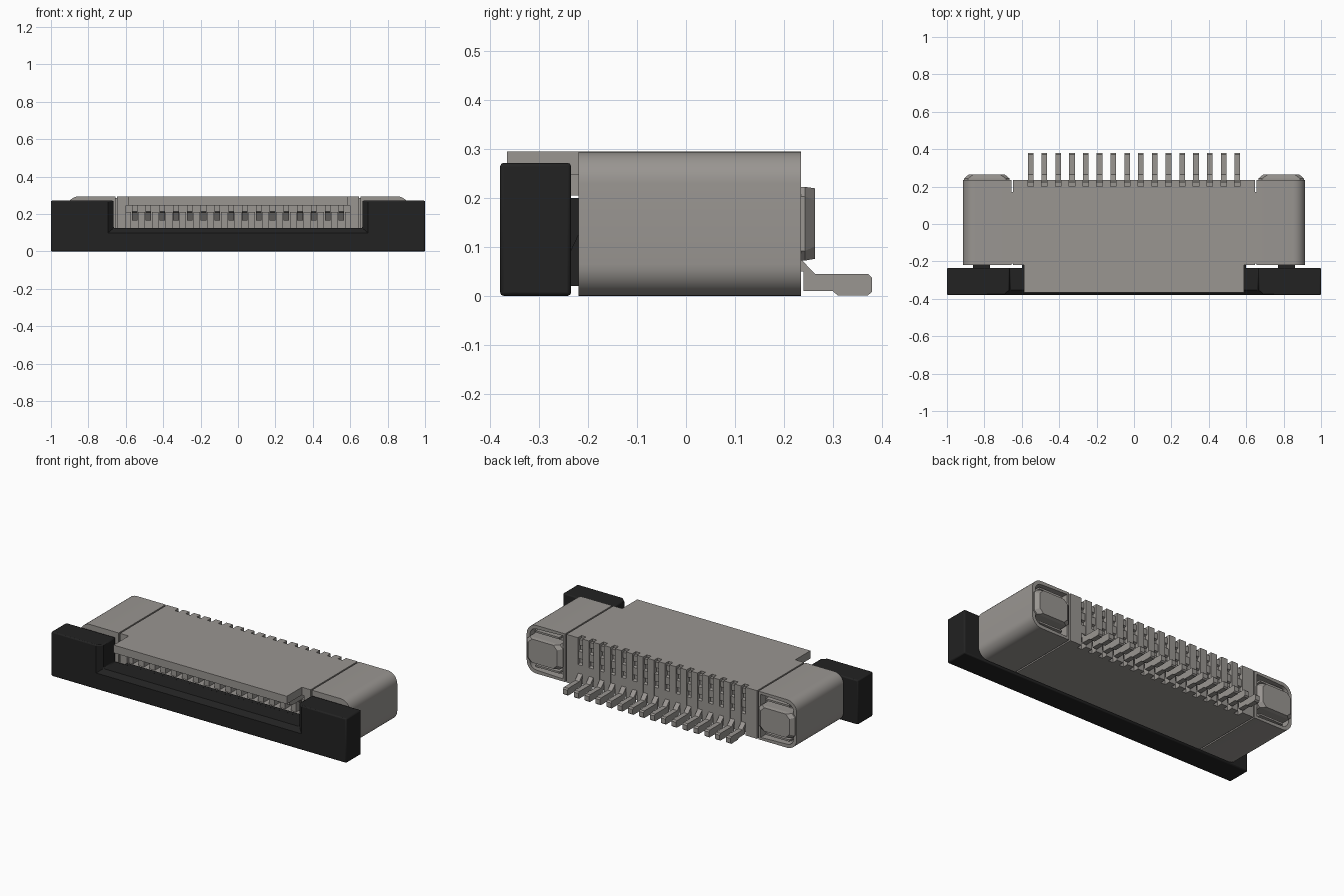
import bpy, bmesh, math

cube = bpy.data.objects.get("Cube")
if cube:
    bpy.data.objects.remove(cube, do_unlink=True)


def material(name, rgb):
    m = bpy.data.materials.new(name)
    m.use_nodes = True
    m.diffuse_color = (*rgb, 1)
    bsdf = m.node_tree.nodes["Principled BSDF"]
    bsdf.inputs["Base Color"].default_value = (*rgb, 1)
    bsdf.inputs["Roughness"].default_value = 0.6
    return m


GREY = material("warm grey", (0.32, 0.303, 0.285))
BLACK = material("black plastic", (0.016, 0.016, 0.016))


def finish(name, bm, mat, bevel=0, smooth=False):
    bmesh.ops.recalc_face_normals(bm, faces=bm.faces)
    me = bpy.data.meshes.new(name)
    bm.to_mesh(me)
    bm.free()
    me.materials.append(mat)
    ob = bpy.data.objects.new(name, me)
    bpy.context.collection.objects.link(ob)
    if bevel:
        mod = ob.modifiers.new("bevel", "BEVEL")
        mod.width = bevel
        mod.segments = 2
        mod.limit_method = "ANGLE"
        mod.angle_limit = math.radians(60)
    if smooth:
        bpy.ops.object.select_all(action="DESELECT")
        ob.select_set(True)
        bpy.context.view_layer.objects.active = ob
        bpy.ops.object.shade_smooth_by_angle(angle=math.radians(35))
    return ob


def loft(bm, rings):
    """Skin a list of equal-length 3D loops and cap both ends."""
    vs = [[bm.verts.new(p) for p in r] for r in rings]
    n = len(vs[0])
    for a, b in zip(vs, vs[1:]):
        for i in range(n):
            bm.faces.new((a[i], a[(i + 1) % n], b[(i + 1) % n], b[i]))
    bm.faces.new(vs[0])
    return bm.faces.new(vs[-1])


def add_box(bm, x0, x1, y0, y1, z0, z1):
    loft(bm, [[(x0, y0, z), (x1, y0, z), (x1, y1, z), (x0, y1, z)] for z in (z0, z1)])


def boxes(name, mat, *specs):
    bm = bmesh.new()
    for s in specs:
        add_box(bm, *s)
    return finish(name, bm, mat)


COUNT, PITCH, HALF = 16, 0.0737, 0.015
pins = [(i - (COUNT - 1) / 2) * PITCH for i in range(COUNT)]

# Sliding actuator: a U-shaped bar with a chamfered mouth
def u_ring(y, w, z):
    half = [(1, 0.272), (1, 0)]
    pts = [(w, z), (w, 0.272)] + half + [(-1, 0), (-1, 0.272), (-w, 0.272), (-w, z)]
    return [(x, y, h) for x, h in pts]

bm = bmesh.new()
loft(bm, [u_ring(-0.38, 0.695, 0.10), u_ring(-0.353, 0.665, 0.125), u_ring(-0.235, 0.665, 0.125)])
finish("actuator_bar", bm, BLACK, bevel=0.007, smooth=True)

# Actuator tongue and corner webs reaching into the housing
boxes("actuator_tongue", BLACK, (-0.6, 0.6, -0.24, -0.215, 0.02, 0.124))
for side, s in (("left", 1), ("right", -1)):
    bm = bmesh.new()
    arm = [(-0.24, 0.08), (-0.236, 0.09), (-0.215, 0.135), (-0.215, 0.2), (-0.24, 0.2)]
    loft(bm, [[(s * x, y, z) for y, z in arm] for x in (0.77, 0.86)])
    finish(side + "_actuator_arm", bm, BLACK)

# Main housing: floor, roof, front lip, side walls and back wall
W, T = 0.646, 0.295
boxes("housing_floor", GREY, (-W, W, -0.22, 0.2, 0, 0.12))
boxes("housing_roof", GREY, (-W, W, -0.22, 0.2, 0.247, T))
boxes("housing_lip", GREY, (-0.587, 0.587, -0.366, -0.22, 0.247, T))
boxes("housing_side_walls", GREY,
      (-W, -0.6, -0.22, 0.2, 0.12, 0.247), (0.6, W, -0.22, 0.2, 0.12, 0.247))
boxes("housing_back_wall", GREY, (-0.6, 0.6, 0.0, 0.2, 0.12, 0.247))
boxes("seam_fillers", GREY,
      (-0.68, -0.62, -0.21, 0.17, 0.008, 0.287), (0.62, 0.68, -0.21, 0.17, 0.008, 0.287))

# Comb of ribs along the back between the contact slots
edges = [-W] + [e for x in pins for e in (x - HALF, x + HALF)] + [W]
bm = bmesh.new()
for a, b in zip(edges[::2], edges[1::2]):
    add_box(bm, a, b, 0.2, 0.235, 0, T)
finish("back_comb", bm, GREY)

# Contacts inside the mouth, with divider ribs between them
bm = bmesh.new()
for x in pins:
    finger = [(-0.31, 0.247), (-0.31, 0.215), (-0.28, 0.205), (-0.2, 0.205),
              (-0.17, 0.165), (0.0, 0.165), (0.0, 0.247)]
    loft(bm, [[(x + d, y, z) for y, z in finger] for d in (-HALF, HALF)])
finish("contact_fingers", bm, GREY)
bm = bmesh.new()
for i in range(COUNT + 1):
    x = (i - COUNT / 2) * PITCH
    add_box(bm, x - 0.018, x + 0.018, -0.2, 0.0, 0.12, 0.21)
finish("mouth_dividers", bm, GREY)

# Solder contacts: stepped back faces and bent tails
tail = [(0.19, 0.28), (0.222, 0.28), (0.222, 0.245), (0.21, 0.24), (0.21, 0.215),
        (0.228, 0.21), (0.228, 0.165), (0.215, 0.16), (0.215, 0.135), (0.233, 0.13),
        (0.233, 0.077), (0.264, 0.045), (0.372, 0.045), (0.38, 0.037), (0.38, 0.008),
        (0.372, 0.001), (0.31, 0.001), (0.3, 0.01), (0.24, 0.01), (0.24, 0.05), (0.19, 0.05)]
bm = bmesh.new()
for x in pins:
    loft(bm, [[(x + d, y, z) for y, z in tail] for d in (-HALF, HALF)])
finish("solder_contacts", bm, GREY)

# End blocks with rounded outer edges, a recessed back and a bulging retention plate
R, X0, X1 = 0.065, 0.655, 0.915
outline = [(X0, T), (X0, 0)]
for cz, start in ((R, -90), (T - R, 0)):
    for k in range(9):
        a = math.radians(start + 90 * k / 8)
        outline.append((X1 - R + R * math.cos(a), cz + R * math.sin(a)))

for side, s in (("left", 1), ("right", -1)):
    bm = bmesh.new()
    back = loft(bm, [[(s * x, y, z) for x, z in outline] for y in (-0.22, 0.235)])
    bmesh.ops.recalc_face_normals(bm, faces=bm.faces)
    bmesh.ops.inset_region(bm, faces=[back], thickness=0.022)
    rim = bmesh.ops.extrude_face_region(bm, geom=[back])["geom"]
    bmesh.ops.translate(bm, vec=(0, -0.05, 0),
                        verts=[v for v in rim if isinstance(v, bmesh.types.BMVert)])
    if back.is_valid:
        bmesh.ops.delete(bm, geom=[back], context="FACES_ONLY")
    finish(side + "_end_block", bm, GREY, smooth=True)

    # Octagonal plate bulging out of the recess
    def plate_ring(y, x0, x1, z0, z1, c):
        pts = [(x0 + c, z0), (x1 - c, z0), (x1, z0 + c), (x1, z1 - c),
               (x1 - c, z1), (x0 + c, z1), (x0, z1 - c), (x0, z0 + c)]
        return [(s * x, y, z) for x, z in pts]

    bm = bmesh.new()
    loft(bm, [plate_ring(0.18, 0.665, 0.908, 0.072, 0.223, 0.02),
              plate_ring(0.243, 0.665, 0.908, 0.072, 0.223, 0.02),
              plate_ring(0.264, 0.69, 0.885, 0.076, 0.22, 0.025)])
    finish(side + "_retention_plate", bm, GREY)

    # Thin spring strips above and below the plate
    boxes(side + "_spring_strips", GREY,
          (min(s * 0.70, s * 0.86), max(s * 0.70, s * 0.86), 0.18, 0.228, 0.247, 0.258),
          (min(s * 0.70, s * 0.86), max(s * 0.70, s * 0.86), 0.18, 0.228, 0.037, 0.048))
